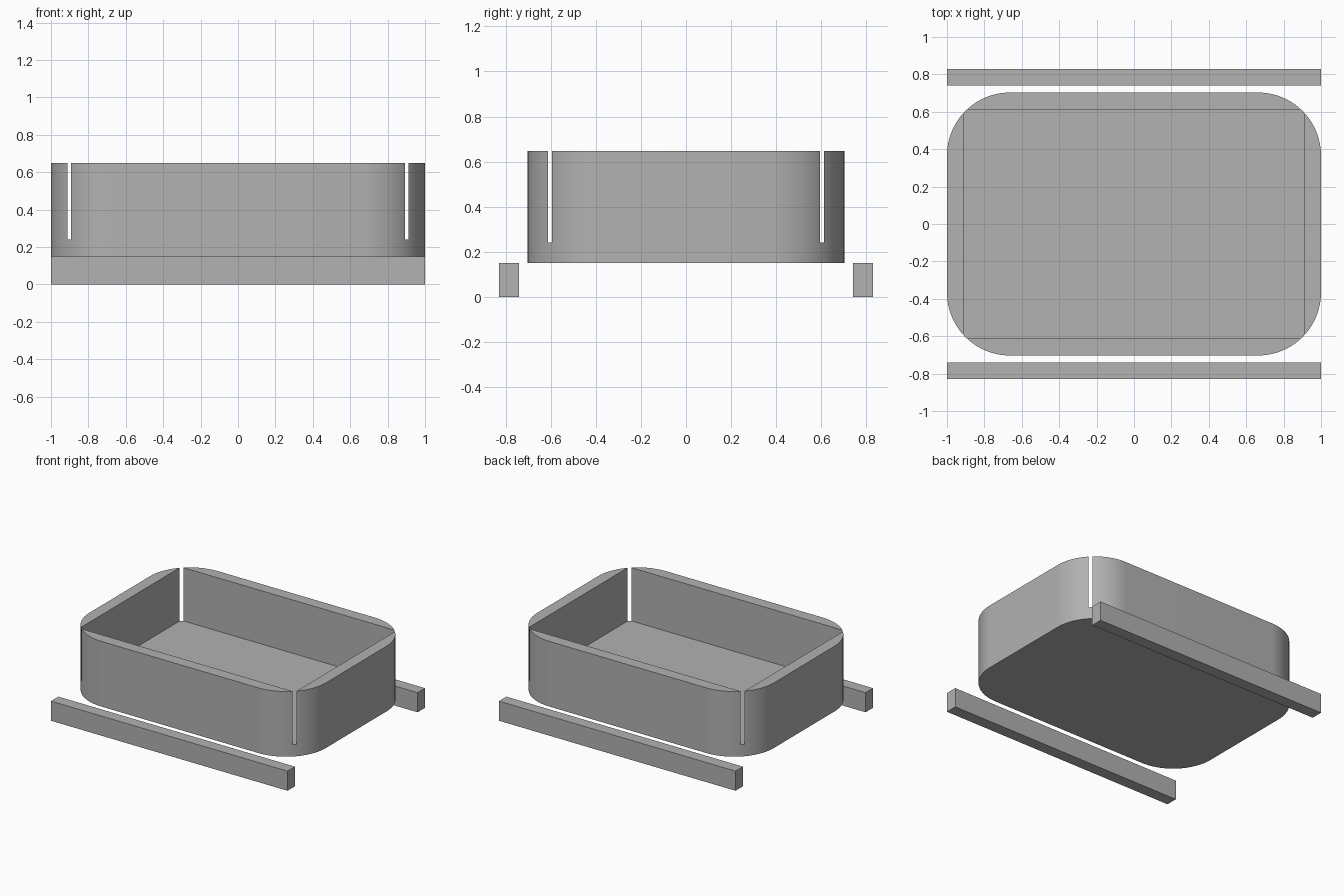
import bpy
import bmesh
from math import radians
from mathutils import Matrix, Vector

default = bpy.data.objects.get("Cube")
if default:
    bpy.data.objects.remove(default, do_unlink=True)

grey = bpy.data.materials.new("plain grey")
grey.use_nodes = True
colour = (0.445, 0.445, 0.445, 1)
grey.diffuse_color = colour
grey.node_tree.nodes["Principled BSDF"].inputs["Base Color"].default_value = colour


def box(name, low, high, corner=0):
    """Box between two corners, with optionally rounded upright edges."""
    low, high = Vector(low), Vector(high)
    bm = bmesh.new()
    place = Matrix.Translation((low + high) / 2) @ Matrix.Diagonal((*(high - low), 1))
    bmesh.ops.create_cube(bm, size=1, matrix=place)
    if corner:
        upright = [e for e in bm.edges if abs(e.verts[0].co.z - e.verts[1].co.z) > 0.01]
        bmesh.ops.bevel(bm, geom=upright, offset=corner, segments=24,
                        profile=0.5, affect='EDGES')
    mesh = bpy.data.meshes.new(name)
    bm.to_mesh(mesh)
    bm.free()
    mesh.materials.append(grey)
    obj = bpy.data.objects.new(name, mesh)
    bpy.context.collection.objects.link(obj)
    return obj


# Rounded tray; the square cavity breaks through its corners as thin slits
tray = box("tray", (-1, -0.703, 0.15), (1, 0.703, 0.648), corner=0.337)
cavity = box("cavity_cutter", (-0.911, -0.613, 0.241), (0.911, 0.613, 0.9))
cut = tray.modifiers.new("cavity", 'BOOLEAN')
cut.operation = 'DIFFERENCE'
cut.solver = 'EXACT'
cut.object = cavity

bpy.ops.object.select_all(action='DESELECT')
bpy.context.view_layer.objects.active = tray
tray.select_set(True)
bpy.ops.object.modifier_apply(modifier=cut.name)
bpy.data.objects.remove(cavity, do_unlink=True)
bpy.ops.object.shade_smooth_by_angle(angle=radians(30))

# Loose rails lying along the front and back
for name, y in (("front_rail", -0.785), ("back_rail", 0.785)):
    box(name, (-1, y - 0.045, 0), (1, y + 0.045, 0.15))
